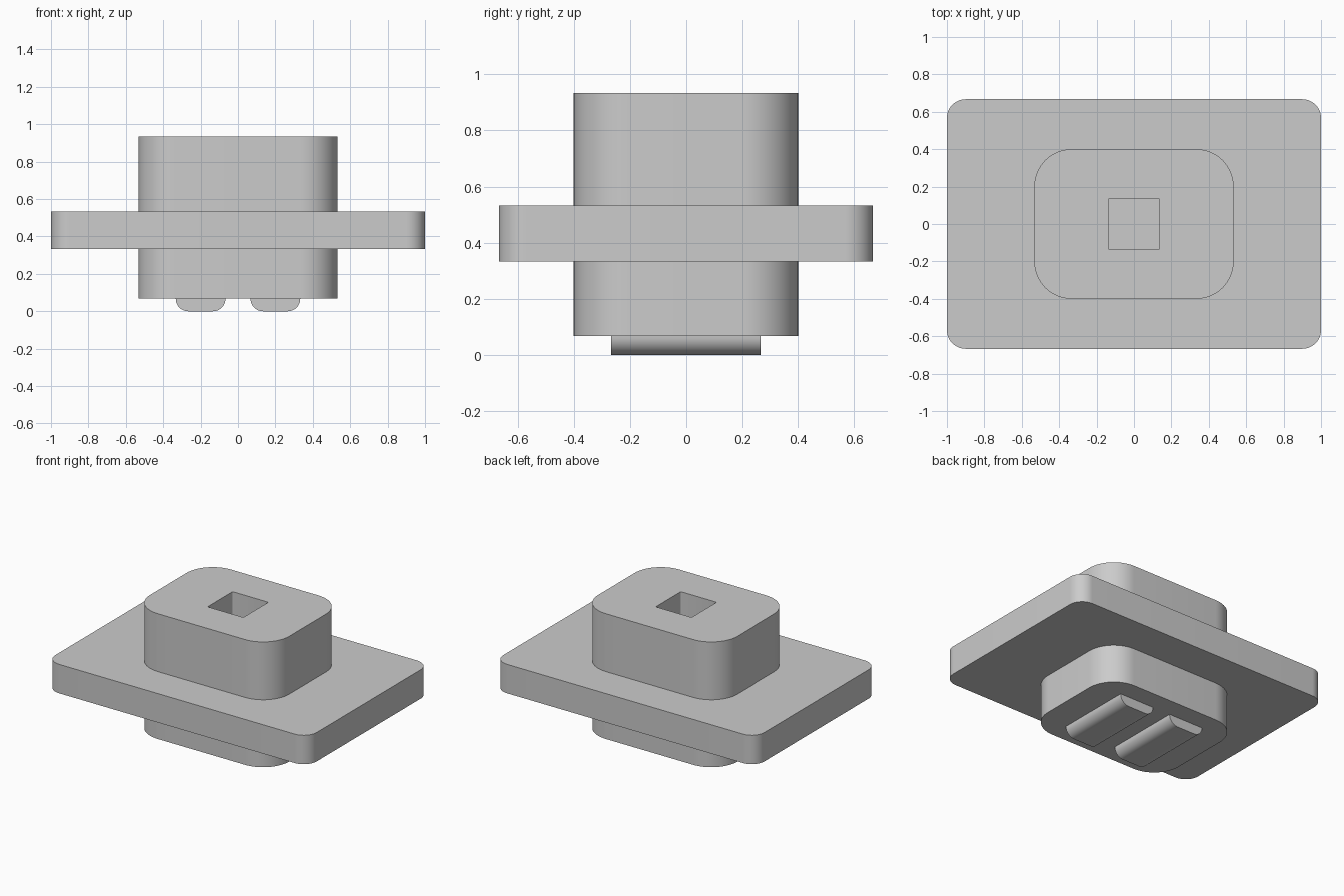
import bpy
import bmesh
import math
from mathutils import Matrix

default = bpy.data.objects.get("Cube")
if default:
    bpy.data.objects.remove(default, do_unlink=True)

GREY = (0.6, 0.6, 0.6, 1)
grey = bpy.data.materials.new("light grey")
grey.use_nodes = True
grey.diffuse_color = GREY
grey.node_tree.nodes["Principled BSDF"].inputs["Base Color"].default_value = GREY


def rounded_outline(hx, hy, radius, steps=16):
    """Counter-clockwise rounded rectangle from its half sizes."""
    points = []
    for corner, (sx, sy) in enumerate([(1, 1), (-1, 1), (-1, -1), (1, -1)]):
        for i in range(steps + 1):
            a = math.pi / 2 * (corner + i / steps)
            points.append((sx * (hx - radius) + radius * math.cos(a),
                           sy * (hy - radius) + radius * math.sin(a)))
    return points


def prism(name, outline, low, high, matrix=None):
    """Extrude an outline along z, then place it with a matrix."""
    bm = bmesh.new()
    base = bm.faces.new([bm.verts.new((x, y, low)) for x, y in outline])
    new = bmesh.ops.extrude_face_region(bm, geom=[base], use_keep_orig=True)
    top = [v for v in new["geom"] if isinstance(v, bmesh.types.BMVert)]
    bmesh.ops.translate(bm, verts=top, vec=(0, 0, high - low))
    if matrix:
        bm.transform(matrix)
    bmesh.ops.recalc_face_normals(bm, faces=bm.faces)
    mesh = bpy.data.meshes.new(name)
    bm.to_mesh(mesh)
    bm.free()
    mesh.materials.append(grey)
    obj = bpy.data.objects.new(name, mesh)
    bpy.context.collection.objects.link(obj)
    return obj


def activate(obj):
    bpy.ops.object.select_all(action="DESELECT")
    obj.select_set(True)
    bpy.context.view_layer.objects.active = obj


# Wide flange and the rounded blocks above and below it
boss = rounded_outline(0.533, 0.4, 0.2)
flange = prism("flange", rounded_outline(1, 0.667, 0.1), 0.333, 0.533)
lower_block = prism("lower_block", boss, 0.067, 0.333)
upper_block = prism("upper_block", boss, 0.533, 0.933)

# Square socket in the upper block, ending at the flange
cutter = prism("socket_cutter", rounded_outline(0.137, 0.137, 0.008, 4), 0.45, 1)
cutter.hide_render = True
cut = upper_block.modifiers.new("socket", "BOOLEAN")
cut.operation = "DIFFERENCE"
cut.solver = "EXACT"
cut.object = cutter
activate(upper_block)
bpy.ops.object.modifier_apply(modifier=cut.name)
bpy.data.objects.remove(cutter, do_unlink=True)

# Two rails underneath with rounded lower edges, profile in x-z
r = 0.067
arc = [math.pi / 2 * i / 12 for i in range(13)]
right_half = [(0.133 - r + r * math.sin(a), r - r * math.cos(a)) for a in arc]
profile = right_half + [(-x, z) for x, z in reversed(right_half)]
parts = [flange, lower_block, upper_block]
for name, x in (("left_rail", 0.2), ("right_rail", -0.2)):
    place = Matrix.Translation((x, 0, 0)) @ Matrix.Rotation(math.pi / 2, 4, "X")
    parts.append(prism(name, profile, -0.267, 0.267, place))

# Smooth rounded corners, sharp rims
for part in parts:
    activate(part)
    bpy.ops.object.shade_smooth_by_angle(angle=math.radians(30))
